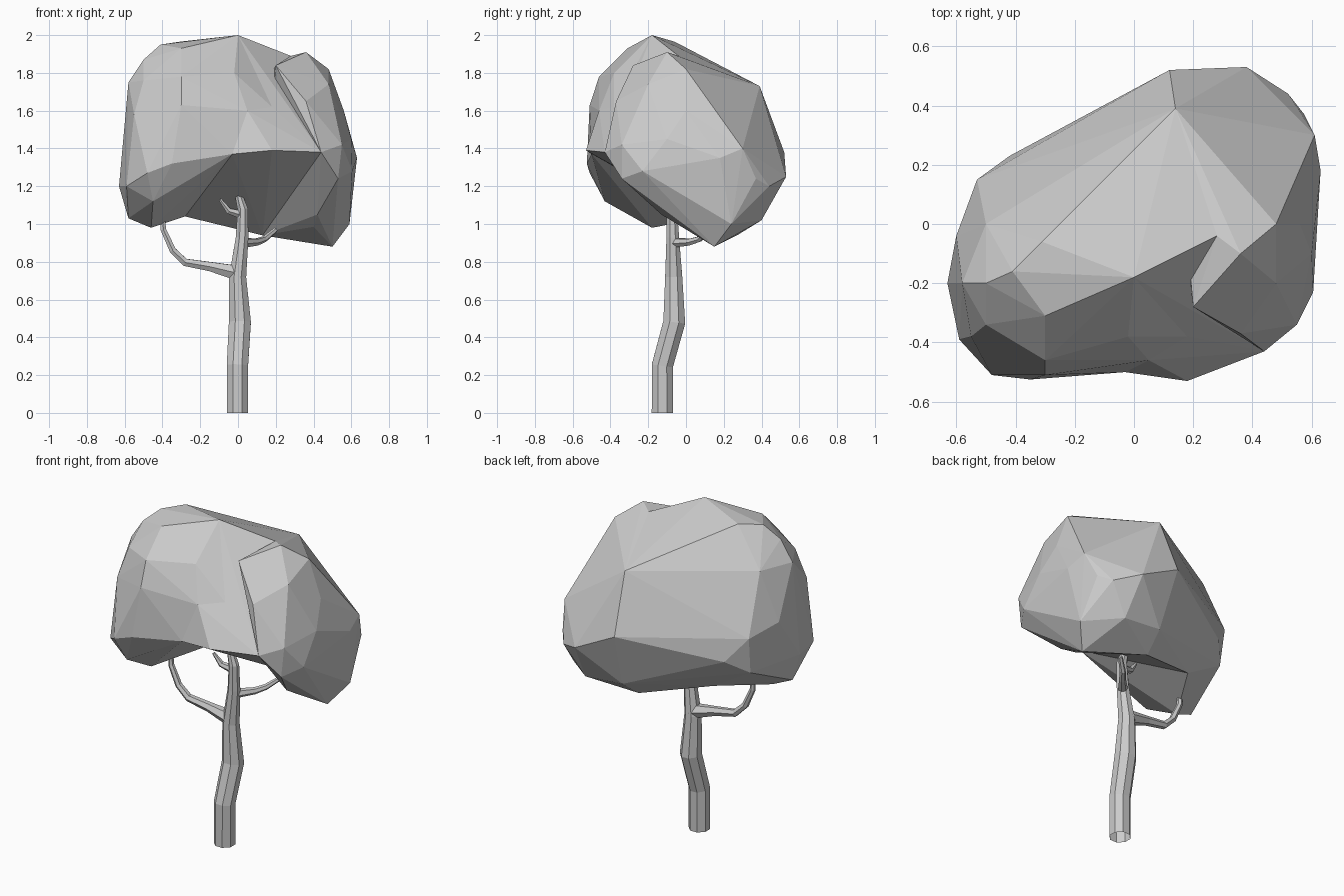
import bpy, bmesh, math
from mathutils import Vector

if "Cube" in bpy.data.objects:
    bpy.data.objects.remove(bpy.data.objects["Cube"])


def add_object(name, bm):
    bmesh.ops.recalc_face_normals(bm, faces=bm.faces[:])
    mesh = bpy.data.meshes.new(name)
    bm.to_mesh(mesh)
    bm.free()
    ob = bpy.data.objects.new(name, mesh)
    bpy.context.collection.objects.link(ob)
    return ob


def limb(name, path, sides):
    """Tapered tube through (x, y, z, radius) points, open at the root."""
    bm = bmesh.new()
    pts = [Vector(p[:3]) for p in path]
    rings = []
    for i, p in enumerate(pts):
        tangent = pts[min(i + 1, len(pts) - 1)] - pts[max(i - 1, 0)]
        rot = Vector((0, 0, 1)).rotation_difference(tangent)
        ring = []
        for k in range(sides):
            a = 2 * math.pi * (k + 0.5) / sides
            ring.append(bm.verts.new(p + rot @ Vector((math.cos(a), math.sin(a), 0)) * path[i][3]))
        rings.append(ring)
    for a, b in zip(rings, rings[1:]):
        for k in range(sides):
            n = (k + 1) % sides
            bm.faces.new((a[k], a[n], b[n], b[k]))
    bm.faces.new(rings[-1])
    return add_object(name, bm)


def lobe(name, points):
    """Faceted foliage clump: convex hull of a few outline points."""
    bm = bmesh.new()
    for p in points:
        bm.verts.new(p)
    bmesh.ops.convex_hull(bm, input=bm.verts[:])
    loose = [v for v in bm.verts if not v.link_faces]
    bmesh.ops.delete(bm, geom=loose, context='VERTS')
    return add_object(name, bm)


# Trunk and branches
limb("trunk", [(-0.003, -0.125, 0, .061), (-0.003, -0.125, .25, .061), (.01, -.062, .48, .063),
               (-.002, -.065, .72, .049), (.022, -.07, .93, .036), (.025, -.075, 1.08, .03),
               (-.01, -.075, 1.2, .016)], 8)
limb("left_branch", [(0, -.065, .74, .045), (-.15, -.07, .775, .028), (-.28, -.075, .797, .023),
                     (-.345, -.08, .86, .02), (-.395, -.08, .97, .017), (-.4, -.08, 1.06, .013)], 6)
limb("right_branch", [(.02, -.07, .9, .028), (.1, .02, .905, .02), (.14, .07, .92, .017),
                      (.2, .12, .97, .013)], 6)
limb("upper_branch", [(.02, -.075, 1.05, .025), (-.05, -.09, 1.07, .018), (-.095, -.1, 1.13, .009)], 6)

# Corners where neighbouring clumps meet
peak, notch = (0, -.18, 2.0), (.28, -.04, 1.89)
back_top, back_low = (.14, .39, 1.73), (.12, .52, 1.38)
under_back, under_rim = (.13, .27, .94), (.15, .4, 1.04)
under_left, left_back, left_low = (-.28, .13, 1.04), (-.42, .23, 1.26), (-.52, .12, 1.18)
rim_mid, rim_right, valley = (-.03, -.5, 1.37), (.44, -.43, 1.38), (.18, -.38, 1.62)
front_mid, left_high = (.05, -.46, 1.6), (-.53, .15, 1.4)

# Foliage: left, right and middle clumps
canopy = lobe("canopy", [
    peak, back_top, back_low, under_left, left_back, left_low, left_high, rim_mid, valley,
    front_mid, (-.31, -.06, 1.965), (-.41, -.16, 1.95), (-.3, -.31, 1.93), (-.5, -.2, 1.87),
    (-.58, -.2, 1.75), (-.5, -.34, 1.76), (-.3, -.46, 1.78), (-.02, -.38, 1.8), (-.3, -.51, 1.63),
    (-.55, -.38, 1.58), (-.6, -.04, 1.45), (-.5, 0, 1.75), (-.63, -.2, 1.2),
    (-.59, -.39, 1.2), (-.48, -.51, 1.27), (-.35, -.525, 1.32), (-.46, -.18, .98),
    (-.58, -.2, 1.03), (-.45, -.43, 1.12)])
right = lobe("right_clump", [
    notch, back_top, back_low, under_back, under_rim, rim_right,
    (.36, -.1, 1.91), (.2, -.28, 1.84), (.48, 0, 1.82), (.48, -.2, 1.74), (.36, -.37, 1.65),
    (.38, .53, 1.25), (.52, .44, 1.2), (.575, .37, 1.24), (.61, .3, 1.4), (.63, .18, 1.35),
    (.56, 0, 1.6), (.6, -.1, 1.45), (.605, -.23, 1.28), (.55, -.34, 1.42), (.53, -.34, 1.24),
    (.59, .24, 1.0), (.5, .15, .88), (.42, -.13, 1.05), (.4, -.02, .985), (.4, .4, 1.02)])
middle = lobe("middle_clump", [
    peak, notch, back_top, back_low, left_back, left_low, under_left, under_back, under_rim,
    rim_mid, rim_right, valley, front_mid, (.18, -.53, 1.39)])

# Merge the clumps into one shell
bpy.context.view_layer.objects.active = canopy
for part in (middle, right):
    mod = canopy.modifiers.new("merge", 'BOOLEAN')
    mod.operation = 'UNION'
    mod.solver = 'EXACT'
    mod.object = part
    bpy.ops.object.modifier_apply(modifier=mod.name)
    bpy.data.objects.remove(part)
